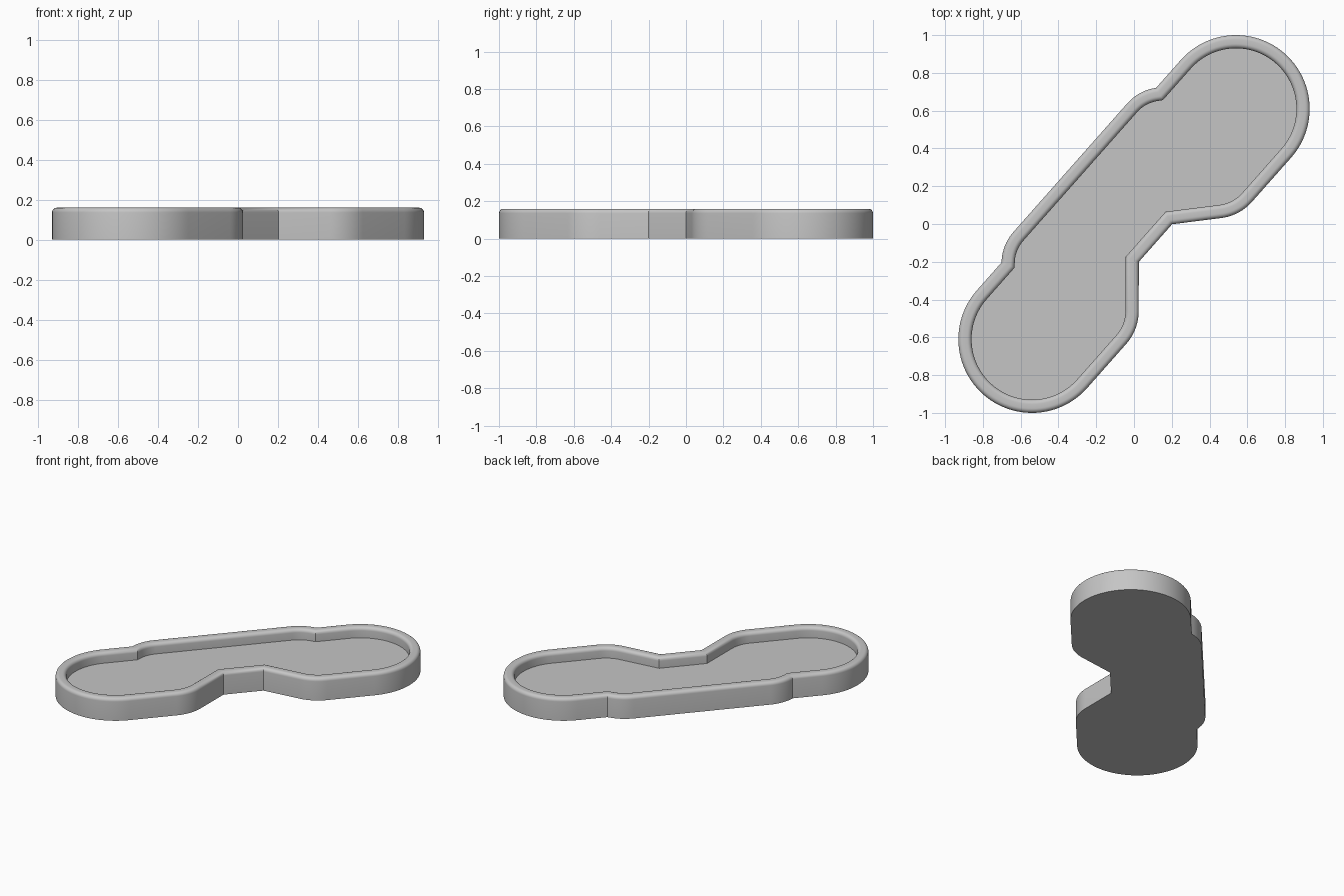
import bpy
import bmesh
from math import sin, cos, radians, atan2
from mathutils import Vector, Matrix

cube = bpy.data.objects.get("Cube")
if cube:
    bpy.data.objects.remove(cube)

HEIGHT, FLOOR, WALL, ROUND = 0.16, 0.085, 0.07, 0.024
CAP = Vector((0.54, 0.61))  # centre of the round end


def arc(cx, cy, r, start, end, steps):
    angles = [radians(start + (end - start) * i / steps) for i in range(steps + 1)]
    return [Vector((cx + r * cos(a), cy + r * sin(a))) for a in angles]


def offset(points, distance):
    """Mitred inward offset of a counter-clockwise outline."""
    result = []
    for i, p in enumerate(points):
        before = (p - points[i - 1]).normalized()
        after = (points[(i + 1) % len(points)] - p).normalized()
        n1 = Vector((-before.y, before.x))
        n2 = Vector((-after.y, after.x))
        result.append(p + (n1 + n2) * distance / (1 + n1.dot(n2)))
    return result


# Half outline along the long axis: waist corner, shoulder, round end, side bulge
half = [Vector((0.133, -0.152))]
half += arc(0.502, -0.13, 0.26, -131.5, -90, 10)
half += arc(CAP.length, 0, 0.39, -90, 90, 48)
half += arc(0.455, 0.2, 0.25, 49.5, 90, 10)
outline = half + [Vector((-p.x, p.y)) for p in reversed(half)]

# Wall section as (inset, height): outer side, rounded rim, inner side
section = [(0, 0)]
for i in range(7):
    a = radians(15 * i)
    section.append((ROUND * (1 - cos(a)), HEIGHT - ROUND * (1 - sin(a))))
section += [(WALL - inset, z) for inset, z in reversed(section[1:])]
section.append((WALL, FLOOR))

# Sweep the section round the outline, then close floor and underside
bm = bmesh.new()
rings = []
for inset, z in section:
    rings.append([bm.verts.new((p.x, p.y, z)) for p in offset(outline, inset)])
count = len(outline)
for lower, upper in zip(rings, rings[1:]):
    for i in range(count):
        j = (i + 1) % count
        bm.faces.new((lower[i], lower[j], upper[j], upper[i]))
bm.faces.new(rings[-1])
bm.faces.new(list(reversed(rings[0])))
bm.transform(Matrix.Rotation(atan2(CAP.y, CAP.x), 4, 'Z'))

mesh = bpy.data.meshes.new("tray")
bm.to_mesh(mesh)
bm.free()
tray = bpy.data.objects.new("tray", mesh)
bpy.context.collection.objects.link(tray)

# Plain grey material
grey = bpy.data.materials.new("grey")
grey.use_nodes = True
colour = (0.56, 0.56, 0.56, 1)
grey.diffuse_color = colour
for node in grey.node_tree.nodes:
    if node.type == 'BSDF_PRINCIPLED':
        node.inputs["Base Color"].default_value = colour
mesh.materials.append(grey)

# Smooth curves, crisp corners
bpy.ops.object.select_all(action='DESELECT')
tray.select_set(True)
bpy.context.view_layer.objects.active = tray
bpy.ops.object.shade_smooth_by_angle(angle=radians(30))
